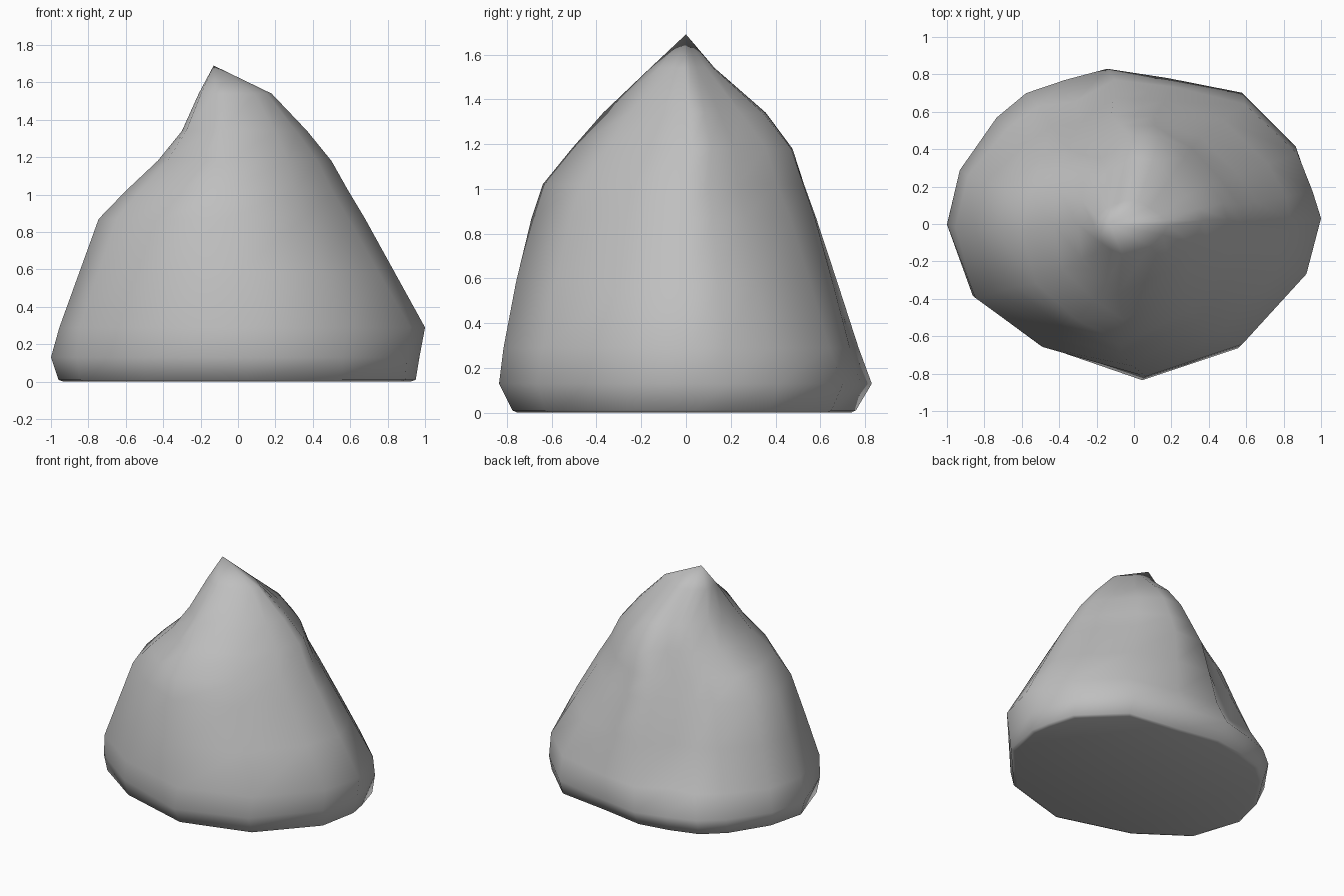
import bpy, bmesh, math

if "Cube" in bpy.data.objects:
    bpy.data.objects.remove(bpy.data.objects["Cube"])

# Plan outline of the boulder at its widest, counter-clockwise from the right
OUTLINE = [(1.0, 0.05), (0.975, 0.20), (0.88, 0.41), (0.59, 0.69), (0.2, 0.78),
           (-0.13, 0.83), (-0.36, 0.77), (-0.57, 0.70), (-0.73, 0.57),
           (-0.93, 0.29), (-1.0, 0.0), (-0.86, -0.38), (-0.5, -0.64),
           (0.06, -0.83), (0.57, -0.65), (0.92, -0.26)]
RIGHT_NOTCH, BACK_NOTCH, FRONT_RIDGE = 1, 6, 13

# Height and extents of each layer: z, x min, x max, y min, y max
LAYERS = [(0.01, -0.96, 0.95, -0.775, 0.75),
          (0.13, -1.0, 0.97, -0.835, 0.83),
          (0.29, -0.955, 1.0, -0.815, 0.78),
          (0.58, -0.85, 0.84, -0.76, 0.70),
          (0.87, -0.745, 0.68, -0.69, 0.615),
          (1.02, -0.60, 0.59, -0.64, 0.56),
          (1.18, -0.43, 0.50, -0.51, 0.50),
          (1.34, -0.30, 0.37, -0.37, 0.365),
          (1.54, -0.21, 0.18, -0.16, 0.13)]
PEAK = (-0.13, 0.0, 1.69)

# Flattened or swollen flanks: direction in degrees -> factor on each layer
FLANKS = {40: [1.05, 1.02, 0.99, 0.96, 0.92, 0.88, 0.85, 0.78, 0.85],
          125: [1.04, 1, 0.96, 0.89, 0.82, 0.81, 0.83, 0.92, 0.95],
          220: [1.03, 1, 1.05, 1.03, 1.01, 1.02, 1.05, 1.12, 1.12],
          -35: [1.04, 1.02, 1, 0.96, 0.92, 0.88, 0.85, 0.82, 0.90]}
# Gullies and the front ridge's lean on each layer
RIGHT_PULL = [0.99, 0.99, 0.98, 1, 1, 1, 1, 1, 1]
BACK_PULL = [1, 1, 0.94, 0.94, 0.96, 0.97, 0.98, 1, 1]
RIDGE_LEAN = [0, 0, 0.02, 0.05, 0.08, 0.10, 0.12, 0.14, 0.06]


def ring_point(i, level):
    z, x0, x1, y0, y1 = LAYERS[level]
    u, v = OUTLINE[i]
    angle = math.degrees(math.atan2(v, u))
    for centre, factors in FLANKS.items():
        d = abs((angle - centre + 180) % 360 - 180)
        if d < 32:
            s = 1 + (factors[level] - 1) * math.cos(math.pi / 2 * d / 32)
            u, v = u * s, v * s
    if i == RIGHT_NOTCH:
        u *= RIGHT_PULL[level]
    if i == BACK_NOTCH:
        v *= BACK_PULL[level]
    x = (x0 + x1) / 2 + u * (x1 - x0) / 2
    y = (y0 + y1) / 2 + v / 0.83 * (y1 - y0) / 2
    if i == FRONT_RIDGE:
        x -= RIDGE_LEAN[level]
    return x, y, z


bm = bmesh.new()
n = len(OUTLINE)
rings = [[bm.verts.new(ring_point(i, k)) for i in range(n)]
         for k in range(len(LAYERS))]

# Sides
for low, high in zip(rings, rings[1:]):
    for i in range(n):
        j = (i + 1) % n
        bm.faces.new((low[i], low[j], high[j], high[i]))

# Pointed top
peak = bm.verts.new(PEAK)
for i in range(n):
    bm.faces.new((rings[-1][i], rings[-1][(i + 1) % n], peak))

# Flat underside with a narrow rim
inner = [bm.verts.new((v.co.x * 0.97, v.co.y * 0.97, 0.0)) for v in rings[0]]
for i in range(n):
    j = (i + 1) % n
    bm.faces.new((inner[i], inner[j], rings[0][j], rings[0][i]))
bm.faces.new(inner[::-1])

bmesh.ops.recalc_face_normals(bm, faces=bm.faces)
for f in bm.faces:
    f.smooth = True

mesh = bpy.data.meshes.new("boulder")
bm.to_mesh(mesh)
bm.free()

stone = bpy.data.materials.new("stone grey")
stone.diffuse_color = (0.52, 0.52, 0.52, 1.0)
stone.use_nodes = True
stone.node_tree.nodes["Principled BSDF"].inputs["Base Color"].default_value = stone.diffuse_color
mesh.materials.append(stone)

boulder = bpy.data.objects.new("boulder", mesh)
bpy.context.collection.objects.link(boulder)
